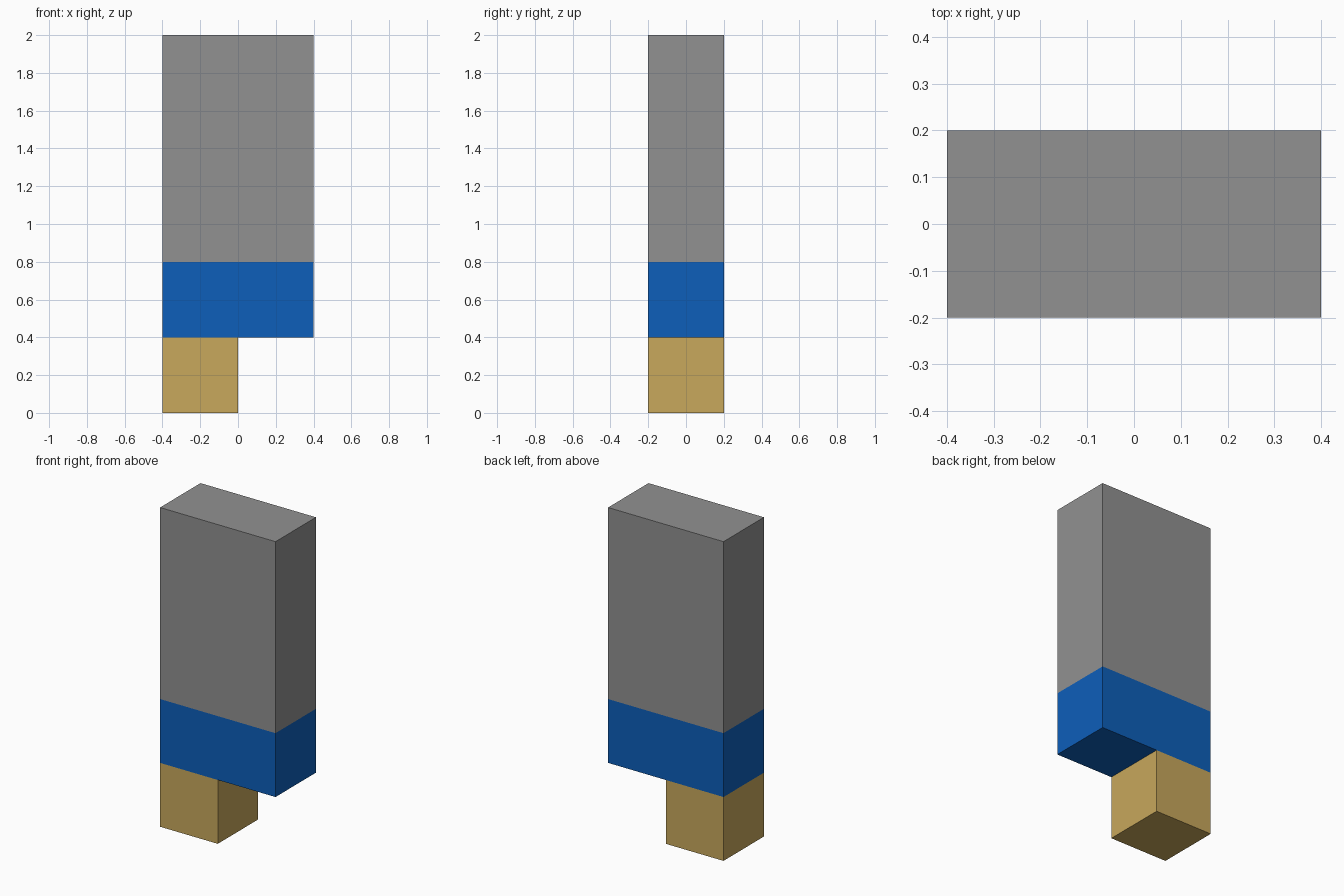
import bpy, bmesh
from mathutils import Vector

if "Cube" in bpy.data.objects:
    bpy.data.objects.remove(bpy.data.objects["Cube"])


def material(name, rgb):
    m = bpy.data.materials.new(name)
    m.diffuse_color = (*rgb, 1)
    m.use_nodes = True
    m.node_tree.nodes["Principled BSDF"].inputs["Base Color"].default_value = m.diffuse_color
    return m


TAN_TOP, BLUE_TOP, HALF_DEPTH = 0.4, 0.8, 0.2

# Front silhouette: wide body standing on one leg
profile = [(-0.4, 0), (0, 0), (0, 0.4), (0.4, 0.4), (0.4, 2), (-0.4, 2)]
bm = bmesh.new()
front = bm.faces.new([bm.verts.new((x, -HALF_DEPTH, z)) for x, z in profile])
ext = bmesh.ops.extrude_face_region(bm, geom=[front], use_keep_orig=True)
verts = [g for g in ext["geom"] if isinstance(g, bmesh.types.BMVert)]
bmesh.ops.translate(bm, verts=verts, vec=Vector((0, 2 * HALF_DEPTH, 0)))

# Cut the walls at the colour boundaries
for z in (TAN_TOP, BLUE_TOP):
    geom = bm.verts[:] + bm.edges[:] + bm.faces[:]
    bmesh.ops.bisect_plane(bm, geom=geom, dist=1e-5,
                           plane_co=(0, 0, z), plane_no=(0, 0, 1))
bmesh.ops.recalc_face_normals(bm, faces=bm.faces[:])

# Colour bands by height: leg, waist, torso
for f in bm.faces:
    z = f.calc_center_median().z
    f.material_index = 0 if z < TAN_TOP - 0.01 else 1 if z < BLUE_TOP else 2

mesh = bpy.data.meshes.new("body_on_one_leg")
bm.to_mesh(mesh)
bm.free()
mesh.materials.append(material("tan", (0.578, 0.392, 0.107)))
mesh.materials.append(material("blue", (0.004, 0.114, 0.491)))
mesh.materials.append(material("grey", (0.283, 0.283, 0.283)))
bpy.context.collection.objects.link(bpy.data.objects.new("body_on_one_leg", mesh))
